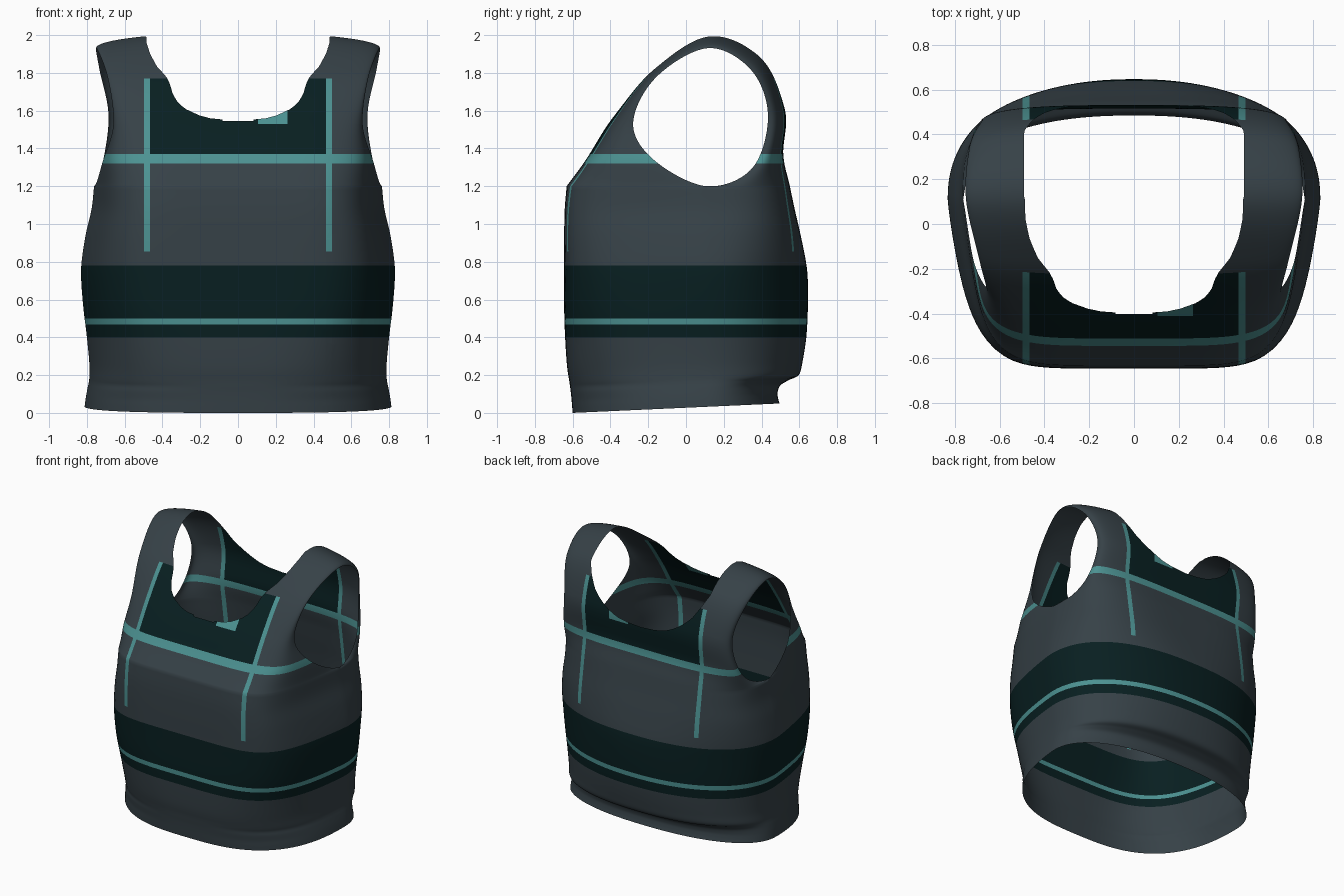
import bpy, bmesh, math
from mathutils import Vector

if "Cube" in bpy.data.objects:
    bpy.data.objects.remove(bpy.data.objects["Cube"])

HALF = 72          # columns per half ring
CY = 0.11          # depth of the side seams


def spline(pts, u, closed=False):
    """Smooth curve through evenly spaced points, u in 0..1."""
    n = len(pts) - 1
    i = min(int(u * n), n - 1)
    t = u * n - i
    p1, p2 = Vector(pts[i]), Vector(pts[i + 1])
    if i > 0:
        p0 = Vector(pts[i - 1])
    else:
        p0 = Vector(pts[n - 1]) if closed else 2 * p1 - p2
    if i + 2 <= n:
        p3 = Vector(pts[i + 2])
    else:
        p3 = Vector(pts[1]) if closed else 2 * p2 - p1
    return 0.5 * (2 * p1 + (p2 - p0) * t + (2 * p0 - 5 * p1 + 4 * p2 - p3) * t ** 2
                  + (3 * p1 - p0 - 3 * p2 + p3) * t ** 3)


def lookup(tab, z):
    """Piecewise linear table."""
    for (z0, h0), (z1, h1) in zip(tab, tab[1:]):
        if z <= z1:
            break
    return h0 + (h1 - h0) * (z - z0) / (z1 - z0)


def arc(width, side, mid, n, taper):
    """Rounded half section from one side edge over the middle to the other; side, mid = (y, z)."""
    row = []
    for j in range(HALF + 1):
        th = math.pi * j / HALF
        c, s = math.cos(th), math.sin(th)
        if j in (0, HALF):
            s = 0.0
        r = (abs(c) ** n + s ** n) ** (-1 / n)
        k = s * r
        x = width * c * r * (1 - taper * k ** 1.25)
        row.append(Vector((x, side[0] + (mid[0] - side[0]) * k, side[1] + (mid[1] - side[1]) * k)))
    return row


def add_grid(bm, rows):
    vs = [[bm.verts.new(p) for p in r] for r in rows]
    for a, b in zip(vs, vs[1:]):
        for j in range(len(a) - 1):
            bm.faces.new((a[j], a[j + 1], b[j + 1], b[j]))


def cut(bm, f):
    """Split the surface along f = 0."""
    d = {v: f(v.co) for v in bm.verts}
    on = {v for v in d if abs(d[v]) < 1e-4}
    for e in list(bm.edges):
        a, b = e.verts
        if a in on or b in on or d[a] * d[b] >= 0:
            continue
        on.add(bmesh.utils.edge_split(e, a, d[a] / (d[a] - d[b]))[1])
    for face in list(bm.faces):
        vs = [v for v in face.verts if v in on]
        if len(vs) == 2 and not any(vs[1] in e.verts for e in vs[0].link_edges):
            bmesh.utils.face_split(face, vs[0], vs[1])


bm = bmesh.new()

# Body tube: height, half width, front y, back y, front squareness, front taper, back squareness
levels = [(0, .812, -.60, .495, 2.9, .09, 2.3), (.035, .808, -.603, .487, 2.9, .09, 2.3),
          (.07, .803, -.606, .485, 2.9, .09, 2.3), (.11, .796, -.61, .50, 3, .1, 2.3),
          (.14, .79, -.614, .545, 3, .1, 2.3), (.17, .787, -.618, .597, 3.1, .1, 2.3),
          (.25, .787, -.63, .617, 3.3, .11, 2.25), (.4, .80, -.64, .637, 3.8, .13, 2.2),
          (.55, .818, -.645, .645, 4.5, .15, 2.2), (.7, .83, -.645, .645, 5.2, .17, 2.25),
          (.8, .828, -.645, .635, 5.7, .18, 2.4), (.95, .805, -.645, .605, 6.3, .18, 2.8),
          (1.08, .775, -.642, .575, 6.5, .17, 3.2), (1.2, .762, -.632, .55, 6, .15, 3.5)]
front, back = [], []
for i in range(79):
    z, w, yf, yb, nf, tf, nb = spline(levels, i / 78)
    for rows, y, n, t in ((front, yf, nf, tf), (back, yb, nb, 0)):
        row = arc(w, (CY, z), (y, z), n, t)
        for p in row:      # hem rises towards the back
            p.z += max(0, 1 - z / .4) * .05 * (p.y + .6) / 1.1
        rows.append(row)
add_grid(bm, front)
add_grid(bm, back)

# Yoke and straps: sections run from the armhole edge to the shoulder profile
profile = [(-.632, 1.2), (-.53, 1.34), (-.39, 1.56), (-.17, 1.825), (.125, 2.012),
           (.405, 1.9), (.525, 1.61), (.515, 1.37), (.55, 1.2)]
armhole = [(CY, 1.2), (-.165, 1.335), (-.28, 1.53), (-.16, 1.775), (.115, 1.931),
           (.345, 1.815), (.434, 1.57), (.35, 1.295), (CY, 1.2)]
arm_x = [.762, .715, .66, .69, .75, .733, .685, .72, .762]
square = [(0, 6), (.125, 5), (.25, 3.5), (.4, 2.3), (.5, 2), (.6, 2.1), (.75, 3), (.875, 3.5), (1, 3.5)]
yoke = []
for i in range(129):
    u = i / 128
    yoke.append(arc(spline([(a, 0) for a in arm_x], u)[0], spline(armhole, u, True),
                    spline(profile, u), lookup(square, u), .15 * max(0, 1 - u / .35)))
add_grid(bm, yoke)
bmesh.ops.remove_doubles(bm, verts=bm.verts, dist=1e-4)

# Neck opening: half width by height, for front and back
neck_front = [(1.545, 0), (1.548, .07), (1.555, .13), (1.575, .205), (1.61, .28), (1.645, .32),
              (1.69, .346), (1.74, .36), (1.78, .38), (1.835, .43), (1.9, .465), (1.96, .485), (2.2, .49)]
neck_back = [(1.535, 0), (1.54, .09), (1.56, .19), (1.585, .25), (1.62, .31), (1.66, .36),
             (1.7, .40), (1.78, .45), (1.86, .49), (2.2, .49)]


def neck(p):
    return lookup(neck_front if p.y < .12 else neck_back, p.z) - abs(p.x)


cut(bm, neck)
gone = [f for f in bm.faces if neck(f.calc_center_median()) > 0]
bmesh.ops.delete(bm, geom=gone, context='FACES')

# Seams where colours meet
for h in (.40, .467, .50, .78, .855, 1.32, 1.37, 1.53, 1.60, 1.77):
    cut(bm, lambda p: p.z - h)
for x in (-.497, -.466, .105, .263, .466, .497):
    cut(bm, lambda p: p.x - x)


def colour(p):
    ax = abs(p.x)
    if .467 < p.z < .50 or 1.32 < p.z < 1.37:
        return 2                                   # horizontal piping
    if .466 < ax < .497 and .855 < p.z < 1.77:
        return 2                                   # vertical piping
    if .105 < p.x < .263 and 1.53 < p.z < 1.60:
        return 2                                   # small neck tab
    if .40 < p.z < .78 or (ax < .466 and 1.37 < p.z < 1.77):
        return 1                                   # dark band and yoke panels
    return 0


bmesh.ops.recalc_face_normals(bm, faces=bm.faces)
for f in bm.faces:
    f.material_index = colour(f.calc_center_median())
    f.smooth = True

mesh = bpy.data.meshes.new("cropped_vest")
bm.to_mesh(mesh)
bm.free()
for name, rgb in (("slate_grey", (.037, .053, .063)), ("dark_green", (.0025, .0137, .015)),
                  ("teal", (.072, .285, .285))):
    m = bpy.data.materials.new(name)
    m.diffuse_color = (*rgb, 1)
    m.use_nodes = True
    m.node_tree.nodes["Principled BSDF"].inputs["Base Color"].default_value = m.diffuse_color
    mesh.materials.append(m)
vest = bpy.data.objects.new("cropped_vest", mesh)
bpy.context.collection.objects.link(vest)
